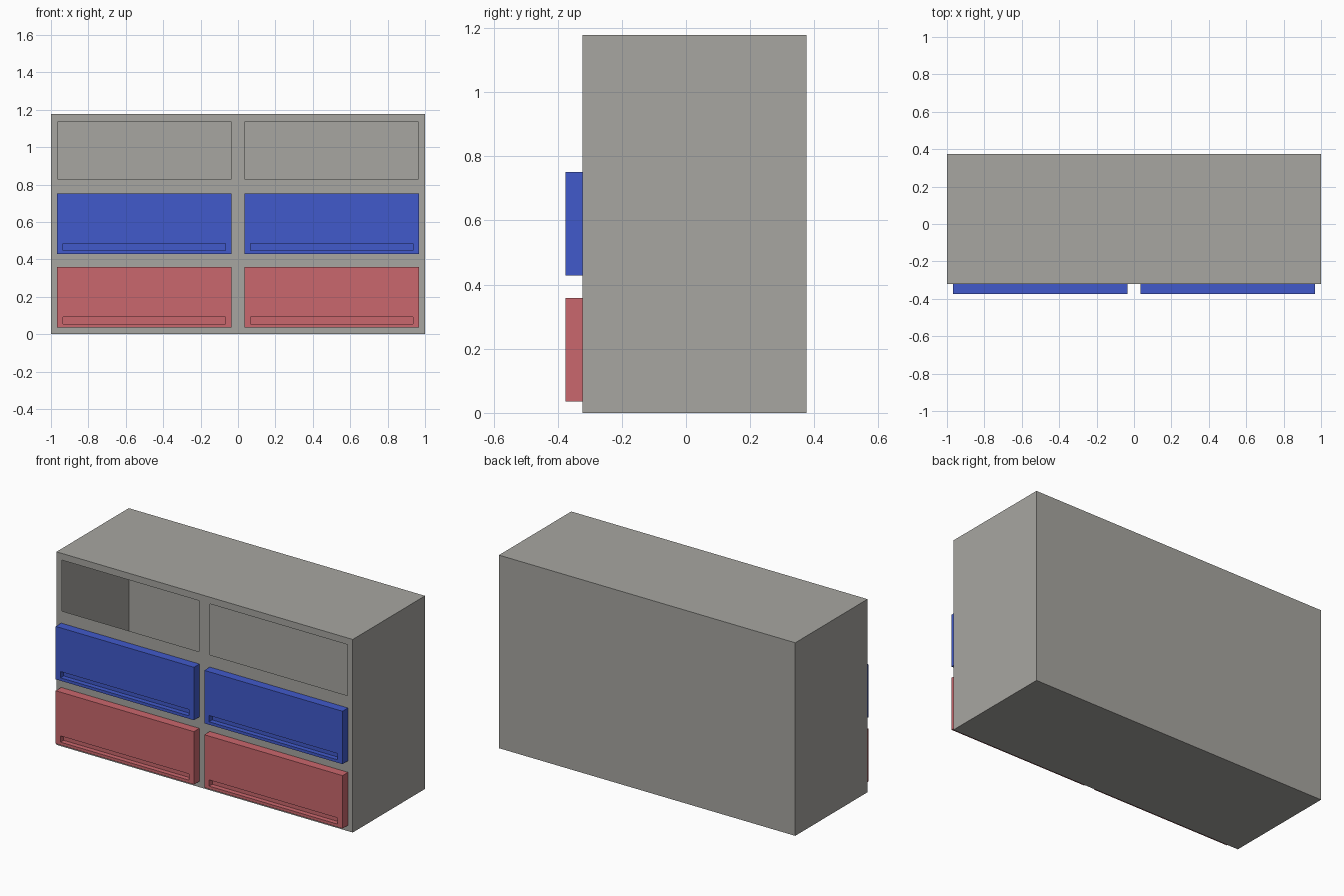
import bpy, bmesh

if "Cube" in bpy.data.objects:
    bpy.data.objects.remove(bpy.data.objects["Cube"])


def material(name, rgb):
    m = bpy.data.materials.new(name)
    m.diffuse_color = (*rgb, 1)
    m.use_nodes = True
    m.node_tree.nodes["Principled BSDF"].inputs["Base Color"].default_value = m.diffuse_color
    return m


GREY = material("warm_grey", (0.386, 0.381, 0.356))
BLUE = material("blue", (0.053, 0.102, 0.597))
RED = material("red", (0.591, 0.136, 0.153))


def open_box(bm, x0, x1, y0, y1, z0, z1, inward=False, skip_back=False):
    """Box without its front (-y) face."""
    p = [bm.verts.new((x, y, z)) for z in (z0, z1) for y in (y0, y1) for x in (x0, x1)]
    sides = [(0, 2, 3, 1), (4, 5, 7, 6), (0, 4, 6, 2), (1, 3, 7, 5), (2, 6, 7, 3)]
    for s in sides:
        bm.faces.new([p[i] for i in (s[::-1] if inward else s)])


def front_grid(bm, xs, zs, y, holes):
    """Flat front sheet cut into cells, leaving the listed cells open."""
    p = [[bm.verts.new((x, y, z)) for z in zs] for x in xs]
    for i in range(len(xs) - 1):
        for j in range(len(zs) - 1):
            if (i, j) not in holes:
                bm.faces.new((p[i][j], p[i + 1][j], p[i + 1][j + 1], p[i][j + 1]))


def finish(bm, name, mat):
    bmesh.ops.remove_doubles(bm, verts=bm.verts, dist=1e-5)
    me = bpy.data.meshes.new(name)
    bm.to_mesh(me)
    bm.free()
    me.materials.append(mat)
    bpy.context.collection.objects.link(bpy.data.objects.new(name, me))


FRONT, BACK, FACE = -0.322, 0.375, -0.375
TOP = 1.178
ROW = TOP / 3

# Cabinet: thin hollow shell with a 2 x 3 grid of openings in its front
bm = bmesh.new()
open_box(bm, -1, 1, FRONT, BACK, 0, TOP)
xs = [-1, -0.963, -0.038, 0.038, 0.963, 1]
zs = [0] + [r * ROW + e for r in range(3) for e in (0.041, ROW - 0.041)] + [TOP]
front_grid(bm, xs, zs, FRONT, {(i, j) for i in (1, 3) for j in (1, 3, 5)})
finish(bm, "cabinet", GREY)

# Drawer fronts: closed slabs with a long recessed grip near the bottom
for row, (colour, mat) in enumerate((("red", RED), ("blue", BLUE))):
    z0, z1 = row * ROW + 0.036, row * ROW + 0.359
    for side, x0, x1 in (("left", -0.968, -0.035), ("right", 0.035, 0.968)):
        g = (x0 + 0.033, x1 - 0.033, z0 + 0.018, z0 + 0.056)
        bm = bmesh.new()
        open_box(bm, x0, x1, FACE, FRONT, z0, z1)
        front_grid(bm, [x0, g[0], g[1], x1], [z0, g[2], g[3], z1], FACE, {(1, 1)})
        open_box(bm, g[0], g[1], FACE, FACE + 0.03, g[2], g[3], inward=True)
        finish(bm, f"{colour}_drawer_{side}", mat)
